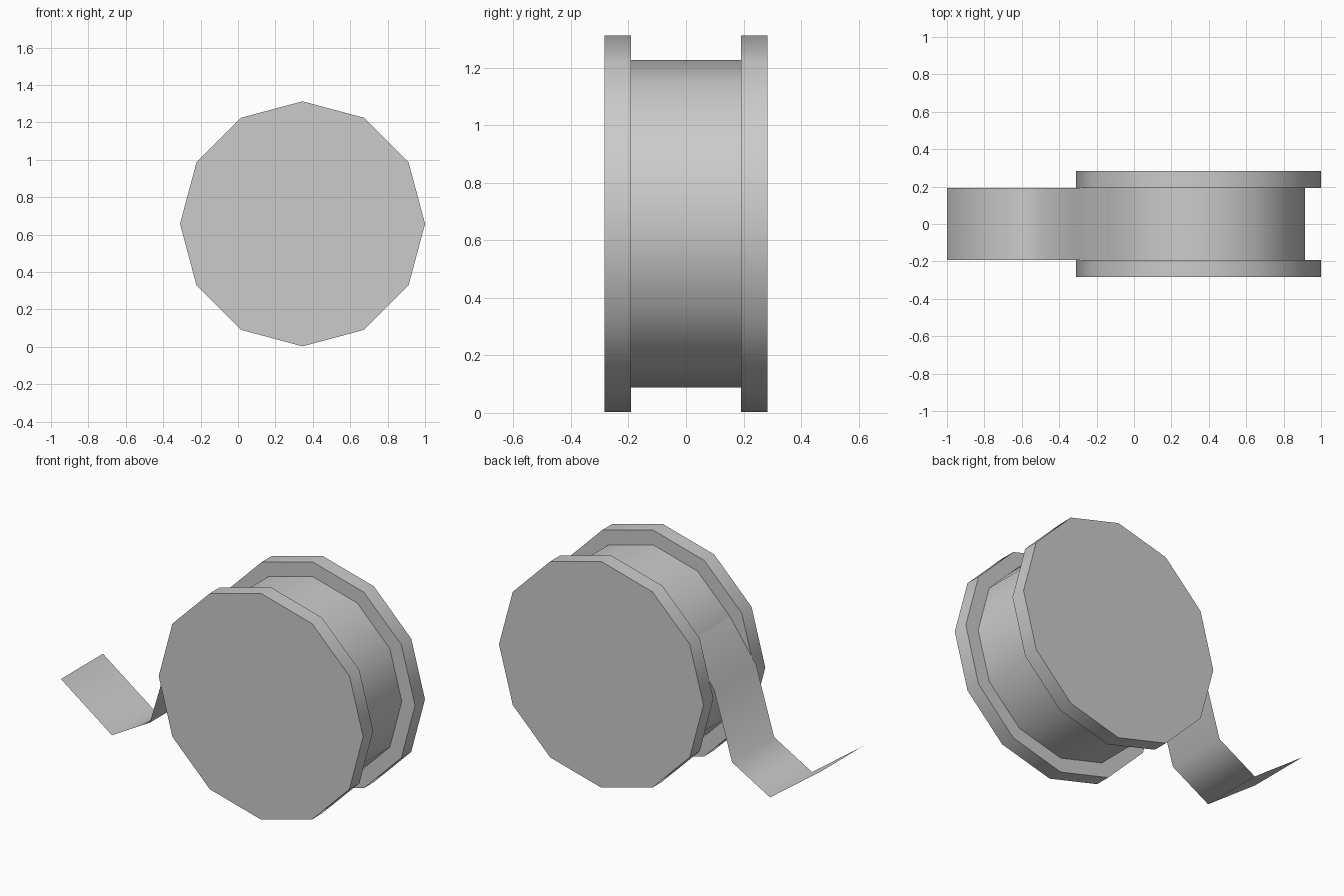
import bpy, bmesh, math

if "Cube" in bpy.data.objects:
    bpy.data.objects.remove(bpy.data.objects["Cube"])

CX, CZ = 0.345, 0.658      # spool axis
R_FLANGE, R_DRUM = 0.655, 0.57
Y_IN, Y_OUT = 0.192, 0.283


def finish(name, bm, angle):
    bmesh.ops.recalc_face_normals(bm, faces=bm.faces)
    mesh = bpy.data.meshes.new(name)
    bm.to_mesh(mesh)
    bm.free()
    ob = bpy.data.objects.new(name, mesh)
    bpy.context.collection.objects.link(ob)
    bpy.ops.object.select_all(action='DESELECT')
    ob.select_set(True)
    bpy.context.view_layer.objects.active = ob
    bpy.ops.object.shade_smooth_by_angle(angle=math.radians(angle))


def rim_point(radius, degrees):
    a = math.radians(degrees)
    return CX + radius * math.cos(a), CZ + radius * math.sin(a)


def disc(name, radius, y0, y1, caps=True):
    """Twelve-sided disc lying along y."""
    bm = bmesh.new()
    rings = [[bm.verts.new((x, y, z)) for x, z in
              (rim_point(radius, 30 * i) for i in range(12))] for y in (y0, y1)]
    for i in range(12):
        j = (i + 1) % 12
        bm.faces.new((rings[0][i], rings[0][j], rings[1][j], rings[1][i]))
    if caps:
        for ring in rings:
            bm.faces.new(ring)
    finish(name, bm, 40)


# Spool: two flanges and the wound drum between them
disc("front_flange", R_FLANGE, -Y_OUT, -Y_IN)
disc("back_flange", R_FLANGE, Y_IN, Y_OUT)
disc("wound_drum", R_DRUM, -Y_IN, Y_IN, caps=False)

# Loose strip: a single-sheet ribbon leaving the drum and curling up at its end
path = [rim_point(R_DRUM, 150), (-0.315, 0.71), (-0.43, 0.322),
        (-0.673, 0.184), (-1.0, 0.422)]
bm = bmesh.new()
pairs = [[bm.verts.new((x, y, z)) for y in (-Y_IN, Y_IN)] for x, z in path]
for a, b in zip(pairs, pairs[1:]):
    bm.faces.new((a[0], a[1], b[1], b[0]))
finish("loose_strip", bm, 80)
